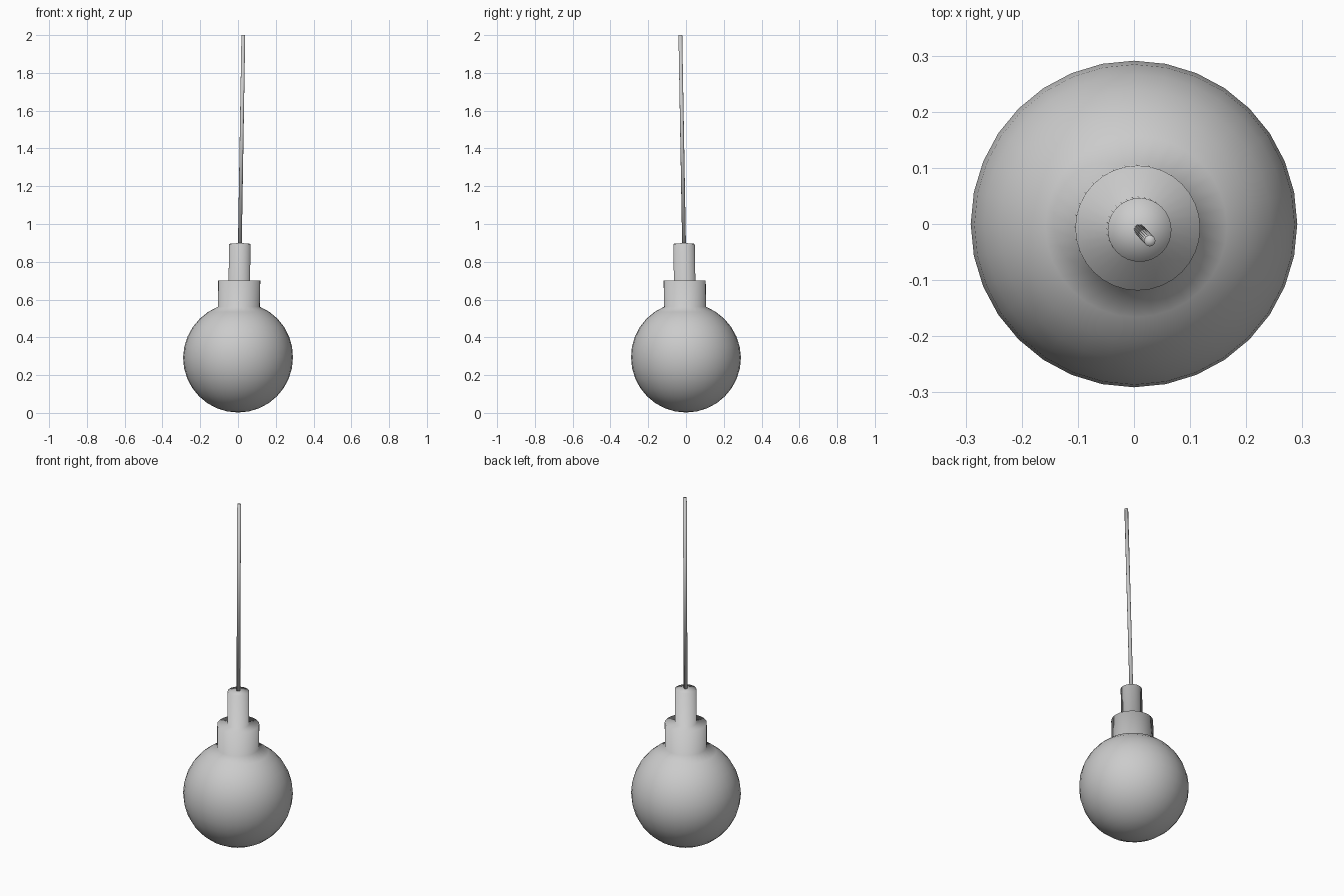
import bpy, bmesh
from math import sin, cos, pi

cube = bpy.data.objects.get("Cube")
if cube:
    bpy.data.objects.remove(cube)

RADIUS, CENTRE = 0.291, 0.293
LEAN_X, LEAN_Y = 0.0165, -0.0175    # sideways drift per unit of height

grey = bpy.data.materials.new("plain grey")
grey.use_nodes = True
grey.diffuse_color = (0.6, 0.6, 0.6, 1)
grey.node_tree.nodes["Principled BSDF"].inputs["Base Color"].default_value = (0.6, 0.6, 0.6, 1)


def lean(x, y, z):
    """Shift a point along the leaning axis above the globe centre."""
    rise = max(z - CENTRE, 0)
    return (x + LEAN_X * rise, y + LEAN_Y * rise, z)


def lathe(name, rings, sides):
    """Skin a stack of (radius, height) rings; radius 0 makes a pole."""
    bm = bmesh.new()
    loops = []
    for r, z in rings:
        count = sides if r > 0 else 1
        loops.append([bm.verts.new(lean(r * cos(2 * pi * i / sides), r * sin(2 * pi * i / sides), z))
                      for i in range(count)])
    for low, high in zip(loops, loops[1:]):
        for i in range(sides):
            j = (i + 1) % sides
            corners = [low[i % len(low)], low[j % len(low)], high[j % len(high)], high[i % len(high)]]
            bm.faces.new(list(dict.fromkeys(corners)))
    bmesh.ops.recalc_face_normals(bm, faces=bm.faces)
    for f in bm.faces:
        f.smooth = True
    mesh = bpy.data.meshes.new(name)
    bm.to_mesh(mesh)
    bm.free()
    mesh.materials.append(grey)
    obj = bpy.data.objects.new(name, mesh)
    bpy.context.collection.objects.link(obj)
    return obj


# Globe rings from the bottom pole up to the collar
globe = [(0, CENTRE - RADIUS)]
globe += [(RADIUS * sin(pi * k / 16), CENTRE - RADIUS * cos(pi * k / 16)) for k in range(1, 15)]

# Collar and neck continue the globe's top two rings upward
collar_r, neck_r = RADIUS * sin(pi / 8), RADIUS * sin(pi / 16)
fitting = [(collar_r, 0.70), (neck_r, 0.70), (neck_r, 0.895), (0, 0.90)]
lathe("globe_with_fitting", globe + fitting, 32)

# Thin hanging cord
lathe("cord", [(0, 0.88), (0.01, 0.88), (0.01, 2.0), (0, 2.0)], 16)
